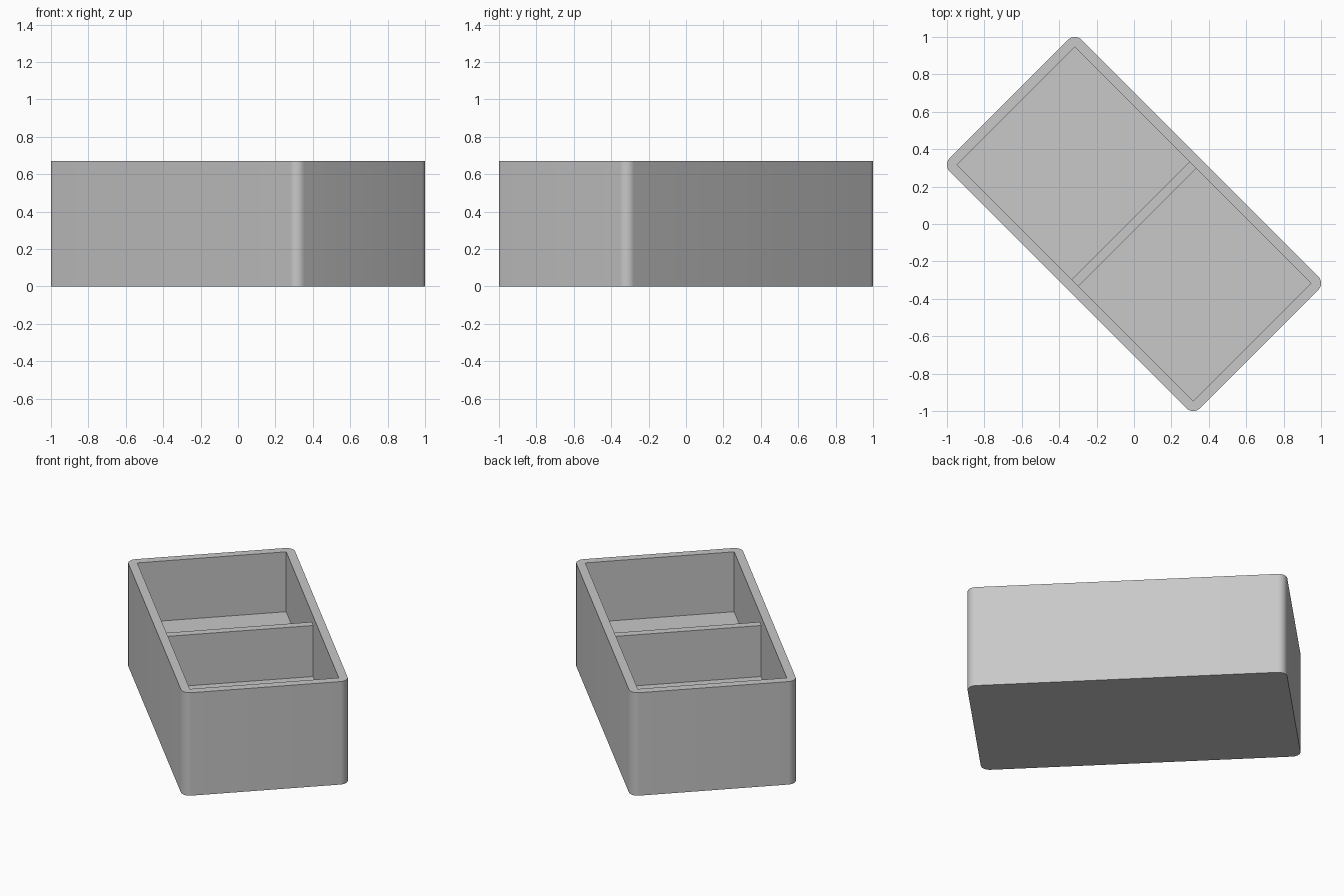
import bpy, bmesh, math
from mathutils import Matrix

if "Cube" in bpy.data.objects:
    bpy.data.objects.remove(bpy.data.objects["Cube"])

HALF_L, HALF_W = 0.893, 0.446    # inner half length and half width
WALL, HEIGHT, FLOOR, DIV_TOP = 0.053, 0.67, 0.28, 0.612
TURN = Matrix.Rotation(math.radians(-45), 4, 'Z')

grey = bpy.data.materials.new("light grey")
grey.diffuse_color = (0.58, 0.58, 0.58, 1)
grey.use_nodes = True
grey.node_tree.nodes["Principled BSDF"].inputs["Base Color"].default_value = grey.diffuse_color


def box(name, hx, hy, z0, z1, radius=0):
    """Upright block turned on the diagonal, with optional rounded vertical corners."""
    bm = bmesh.new()
    bmesh.ops.create_cube(bm, size=1)
    for v in bm.verts:
        v.co = (v.co.x * 2 * hx, v.co.y * 2 * hy, z0 + (v.co.z + 0.5) * (z1 - z0))
    if radius:
        upright = [e for e in bm.edges if abs(e.verts[0].co.z - e.verts[1].co.z) > 0.01]
        bmesh.ops.bevel(bm, geom=upright, offset=radius, segments=8,
                        profile=0.5, affect='EDGES')
    bm.transform(TURN)
    bmesh.ops.recalc_face_normals(bm, faces=bm.faces)
    mesh = bpy.data.meshes.new(name)
    bm.to_mesh(mesh)
    bm.free()
    mesh.materials.append(grey)
    obj = bpy.data.objects.new(name, mesh)
    bpy.context.collection.objects.link(obj)
    return obj


# Outer tray with rounded corners, hollowed by a square-cornered cavity
tray = box("tray", HALF_L + WALL, HALF_W + WALL, 0, HEIGHT, WALL)
cavity = box("cavity_cutter", HALF_L, HALF_W, FLOOR, HEIGHT + 0.2)
cavity.hide_render = True
cut = tray.modifiers.new("cavity", 'BOOLEAN')
cut.operation = 'DIFFERENCE'
cut.solver = 'EXACT'
cut.object = cavity
bpy.context.view_layer.objects.active = tray
tray.select_set(True)
bpy.ops.object.modifier_apply(modifier=cut.name)
bpy.data.objects.remove(cavity)
bpy.ops.object.shade_smooth_by_angle(angle=math.radians(30))

# Cross wall between the two compartments, a little below the rim
box("divider", 0.025, HALF_W + 0.01, FLOOR - 0.01, DIV_TOP)
